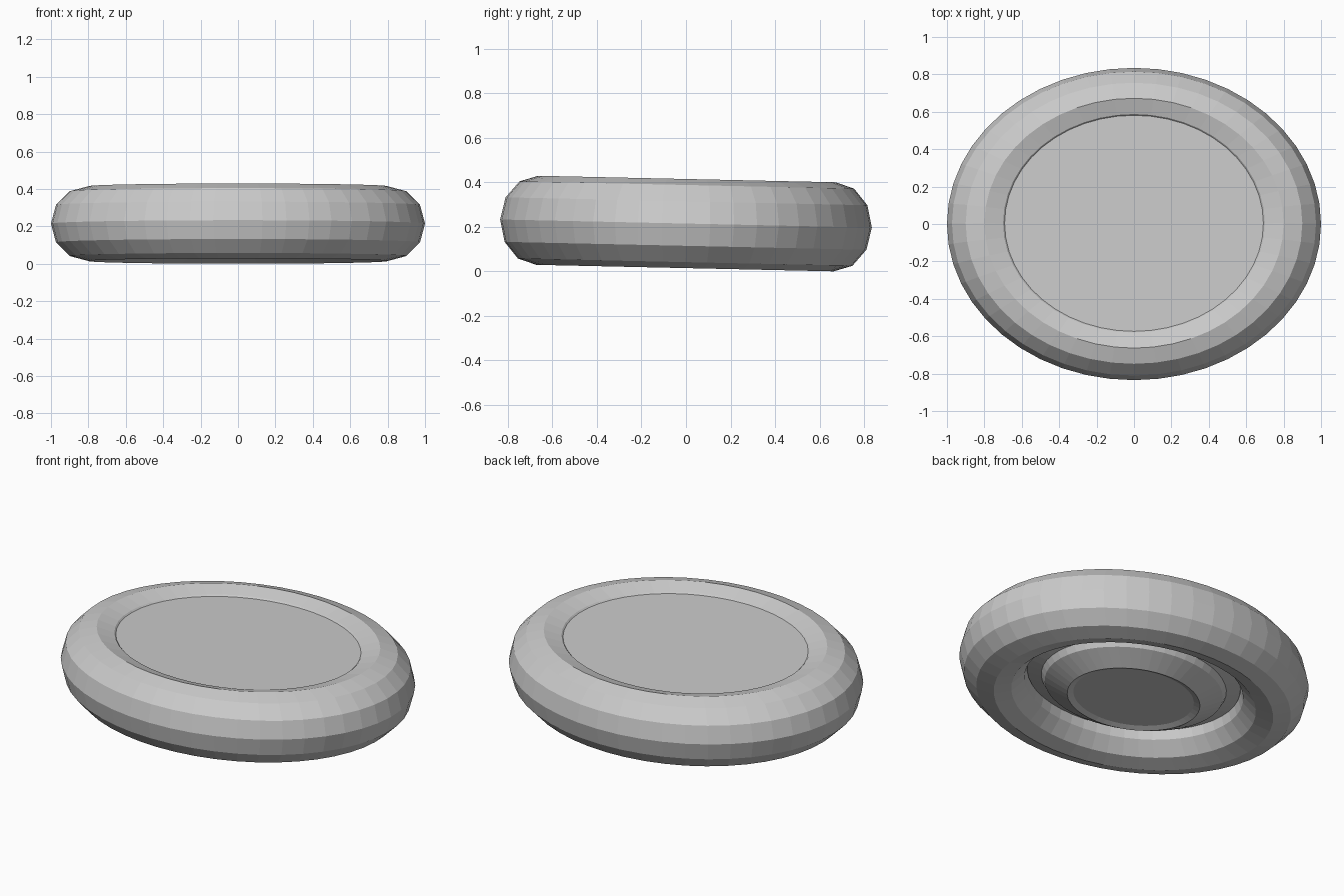
import bpy, bmesh
from math import sin, cos, pi, radians
from mathutils import Matrix

if "Cube" in bpy.data.objects:
    bpy.data.objects.remove(bpy.data.objects["Cube"])

SIDES = 48
# oval plan with a very slight forward-to-back lean
PLACE = (Matrix.Translation((0, 0, 0.215)) @ Matrix.Rotation(radians(-1.25), 4, 'X')
         @ Matrix.Diagonal((1, 0.835, 1, 1)))


def lathe(name, profile, closed=False):
    """Spin (radius, z) points; open profiles get flat end caps."""
    bm = bmesh.new()
    rings = [[bm.verts.new((r * cos(2 * pi * i / SIDES), r * sin(2 * pi * i / SIDES), z))
              for i in range(SIDES)] for r, z in profile]
    pairs = list(zip(rings, rings[1:])) + ([(rings[-1], rings[0])] if closed else [])
    for a, b in pairs:
        for i in range(SIDES):
            j = (i + 1) % SIDES
            bm.faces.new((a[i], a[j], b[j], b[i]))
    if not closed:
        bm.faces.new(rings[0])
        bm.faces.new(rings[-1])
    bm.transform(PLACE)
    bmesh.ops.recalc_face_normals(bm, faces=bm.faces)
    mesh = bpy.data.meshes.new(name)
    bm.to_mesh(mesh)
    bm.free()
    obj = bpy.data.objects.new(name, mesh)
    bpy.context.collection.objects.link(obj)
    return obj


# Fat twelve-sided outer ring
lathe("outer_ring", [(0.8 + 0.2 * cos(2 * pi * k / 12), 0.2 * sin(2 * pi * k / 12))
                     for k in range(12)], closed=True)

# Top panel and the stepped boss underneath, one closed body
lathe("centre_panel", [(0.7, 0.165), (0.62, 0.0), (0.61, -0.05), (0.53, -0.07),
                       (0.51, -0.105), (0.38, -0.17), (0.345, -0.157)])
